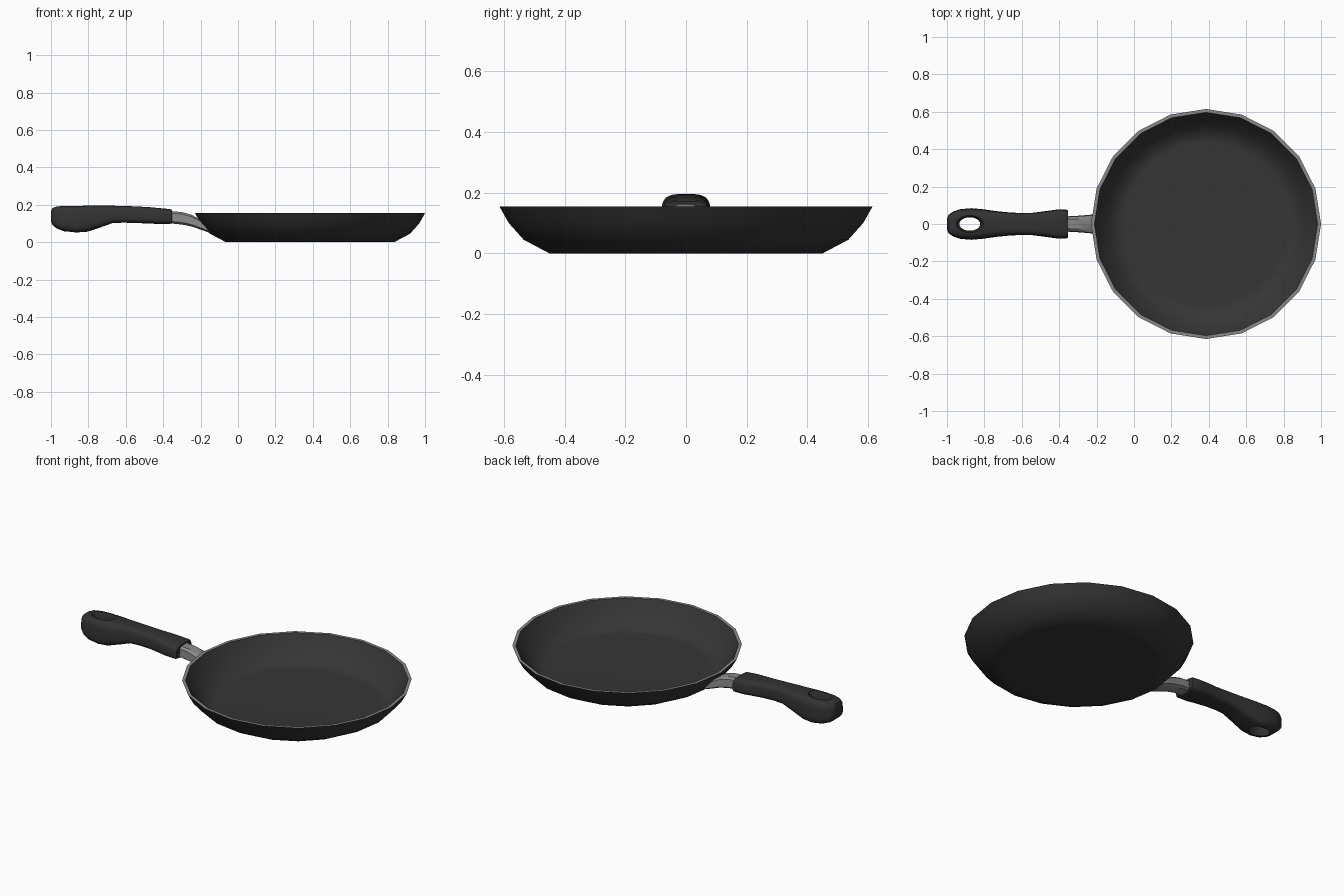
import bpy, bmesh, math

if "Cube" in bpy.data.objects:
    bpy.data.objects.remove(bpy.data.objects["Cube"])


def material(name, rgb):
    m = bpy.data.materials.new(name)
    m.diffuse_color = (*rgb, 1)
    m.use_nodes = True
    m.node_tree.nodes["Principled BSDF"].inputs["Base Color"].default_value = m.diffuse_color
    return m


pan_black = material("pan black", (0.036, 0.036, 0.036))
handle_black = material("handle black", (0.032, 0.032, 0.032))
metal_grey = material("metal grey", (0.25, 0.25, 0.25))


def loft(name, rings, mats, angle=45):
    """Skin a list of closed rings and cap both ends."""
    bm = bmesh.new()
    loops = [[bm.verts.new(p) for p in ring] for ring in rings]
    n = len(loops[0])
    for a, b in zip(loops, loops[1:]):
        for i in range(n):
            j = (i + 1) % n
            bm.faces.new((a[i], a[j], b[j], b[i]))
    bm.faces.new(loops[0])
    bm.faces.new(loops[-1])
    bmesh.ops.recalc_face_normals(bm, faces=bm.faces)
    me = bpy.data.meshes.new(name)
    bm.to_mesh(me)
    bm.free()
    for m in mats:
        me.materials.append(m)
    ob = bpy.data.objects.new(name, me)
    bpy.context.collection.objects.link(ob)
    smooth(ob, angle)
    return ob


def smooth(ob, angle):
    bpy.ops.object.select_all(action='DESELECT')
    bpy.context.view_layer.objects.active = ob
    ob.select_set(True)
    bpy.ops.object.shade_smooth_by_angle(angle=math.radians(angle))


def oval(cx, rx, ry, z, n):
    return [(cx + rx * math.cos(2 * math.pi * i / n),
             ry * math.sin(2 * math.pi * i / n), z) for i in range(n)]


def section(xb, zb, xt, zt, hw, n=24, power=0.5, taper=0.06):
    """Rounded-rectangle slice across the handle, slightly narrower on top."""
    pts = []
    for i in range(n):
        t = 2 * math.pi * (i + 0.5) / n
        c, s = math.cos(t), math.sin(t)
        y = math.copysign(abs(c) ** power, c)
        k = math.copysign(abs(s) ** power, s)
        f = (k + 1) / 2
        pts.append((xb + (xt - xb) * f, y * hw * (1 - taper * k), zb + (zt - zb) * f))
    return pts


# Pan: 20-sided lathed bowl, grey on the flat rim
profile = [(0.42, 0), (0.45, 0), (0.535, 0.045), (0.584, 0.1), (0.615, 0.155),
           (0.597, 0.155), (0.566, 0.105), (0.523, 0.058), (0.475, 0.02), (0.44, 0.018)]
pan = loft("pan", [oval(0.385, r, r, z, 20) for r, z in profile], [pan_black, metal_grey])
for f in pan.data.polygons:
    if f.center.z > 0.15:
        f.material_index = 1

# Metal stem, slanted where it meets the pan wall
loft("stem", [section(*s, n=8, power=0.45) for s in [
    (-0.37, 0.10, -0.37, 0.168, 0.040),
    (-0.30, 0.093, -0.30, 0.162, 0.044),
    (-0.245, 0.082, -0.25, 0.148, 0.048),
    (-0.20, 0.066, -0.22, 0.132, 0.053),
    (-0.148, 0.048, -0.198, 0.115, 0.056)]], [metal_grey], 30)

# Handle grip: x, bottom z, top z, half width
grip = [(-1.0, 0.110, 0.165, 0.028), (-0.992, 0.092, 0.182, 0.048),
        (-0.97, 0.073, 0.191, 0.064), (-0.93, 0.058, 0.194, 0.078),
        (-0.87, 0.050, 0.195, 0.083), (-0.81, 0.054, 0.196, 0.078),
        (-0.74, 0.077, 0.196, 0.068), (-0.67, 0.102, 0.195, 0.061),
        (-0.61, 0.104, 0.194, 0.058), (-0.54, 0.102, 0.191, 0.059),
        (-0.47, 0.099, 0.187, 0.068), (-0.42, 0.097, 0.182, 0.075),
        (-0.362, 0.097, 0.177, 0.076), (-0.353, 0.102, 0.172, 0.070)]
handle = loft("handle", [section(x, b, x, t, w) for x, b, t, w in grip], [handle_black])

# Hanging hole with flared mouths
flare = [(0.0, 1.6), (0.05, 1.3), (0.075, 1.08), (0.10, 1.0),
         (0.15, 1.0), (0.175, 1.08), (0.195, 1.3), (0.22, 1.6)]
cutter = loft("hole_cutter", [oval(-0.878, 0.056 * k, 0.036 * k, z, 24) for z, k in flare],
              [handle_black])
cut = handle.modifiers.new("hole", 'BOOLEAN')
cut.operation = 'DIFFERENCE'
cut.solver = 'EXACT'
cut.object = cutter
bpy.context.view_layer.objects.active = handle
bpy.ops.object.modifier_apply(modifier="hole")
bpy.data.objects.remove(cutter)
smooth(handle, 40)
